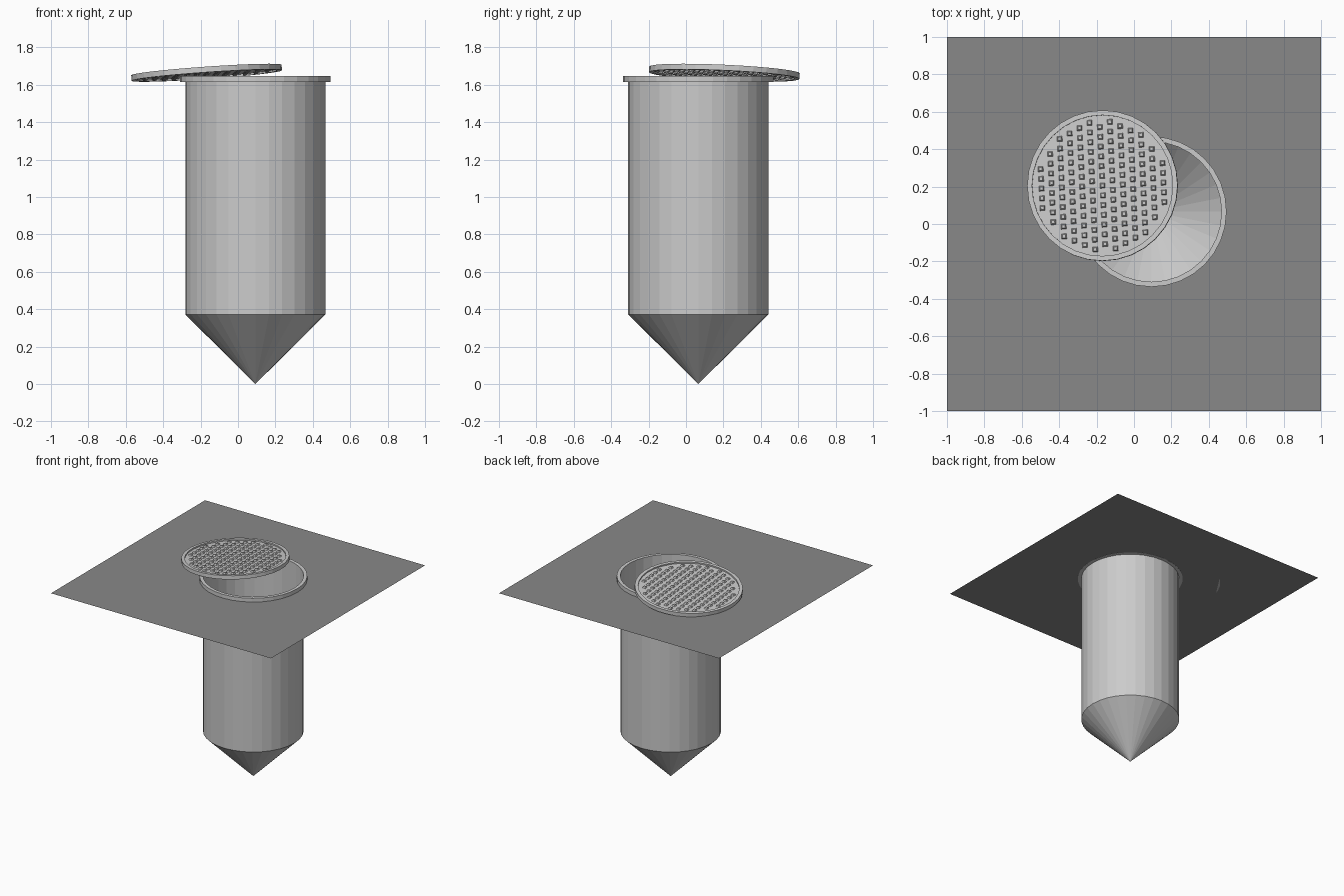
import bpy, bmesh, math
from mathutils import Vector, Matrix

if "Cube" in bpy.data.objects:
    bpy.data.objects.remove(bpy.data.objects["Cube"])

SEG = 32
SHAFT = Vector((0.093, 0.066, 0))


def material(name, v):
    m = bpy.data.materials.new(name)
    m.diffuse_color = (v, v, v, 1)
    m.use_nodes = True
    m.node_tree.nodes["Principled BSDF"].inputs["Base Color"].default_value = m.diffuse_color
    return m


METAL = material("metal_grey", 0.565)
ASPHALT = material("asphalt_grey", 0.25)


def finish(name, bm, mat, matrix=None):
    me = bpy.data.meshes.new(name)
    bm.to_mesh(me)
    bm.free()
    me.materials.append(mat)
    ob = bpy.data.objects.new(name, me)
    bpy.context.collection.objects.link(ob)
    if matrix is not None:
        ob.matrix_world = matrix
    return ob


def lathe(name, profile, matrix, closed=False):
    """Revolve (radius, z) points around z; radius 0 becomes a pole."""
    bm = bmesh.new()
    rings = []
    for r, z in profile:
        if r == 0:
            rings.append([bm.verts.new((0, 0, z))] * SEG)
        else:
            rings.append([bm.verts.new((r * math.cos(2 * math.pi * i / SEG),
                                        r * math.sin(2 * math.pi * i / SEG), z))
                          for i in range(SEG)])
    pairs = list(zip(rings, rings[1:]))
    if closed:
        pairs.append((rings[-1], rings[0]))
    for a, b in pairs:
        for i in range(SEG):
            j = (i + 1) % SEG
            bm.faces.new(list(dict.fromkeys((a[i], a[j], b[j], b[i]))))
    return finish(name, bm, METAL, matrix)


at_shaft = Matrix.Translation(SHAFT)

# Open shaft with a conical bottom
lathe("shaft", [(0, 0), (0.375, 0.372), (0.375, 1.62)], at_shaft)

# Collar around the opening
lathe("collar", [(0.375, 1.616), (0.402, 1.616), (0.402, 1.648), (0.375, 1.648)],
      at_shaft, closed=True)

# Ground sheet with a round hole at the collar
bm = bmesh.new()
inner, outer = [], []
for i in range(SEG):
    a = 2 * math.pi * i / SEG
    c, s = math.cos(a), math.sin(a)
    m = max(abs(c), abs(s))
    inner.append(bm.verts.new((SHAFT.x + 0.402 * c, SHAFT.y + 0.402 * s, 1.617)))
    outer.append(bm.verts.new((c / m, s / m, 1.617)))
for i in range(SEG):
    j = (i + 1) % SEG
    bm.faces.new((inner[i], outer[i], outer[j], inner[j]))
finish("ground_sheet", bm, ASPHALT)

# Tilted lid: leans on the collar, far edge on the ground
normal = Vector((-0.07, 0.045, 1)).normalized()
tilt = Vector((0, 0, 1)).rotation_difference(normal).to_matrix().to_4x4()
lid_matrix = Matrix.Translation((-0.168, 0.205, 1.664)) @ tilt

lathe("lid", [(0, -0.006), (0.377, -0.006), (0.377, -0.015), (0.403, -0.015),
              (0.403, 0.015), (0.377, 0.015), (0.377, 0.004), (0, 0.004)], lid_matrix)

# Staggered grip studs on both lid faces, tapered outward
bm = bmesh.new()
spin = Matrix.Rotation(math.radians(2.7), 4, 'Z')
DX, DY = 0.0545, 0.0522
for col in range(-6, 7):
    for row in range(-8, 9):
        p = Vector((col * DX, (row + 0.5 * (col % 2)) * DY, 0))
        if p.length > 0.352:
            continue
        place = spin @ Matrix.Translation(p) @ Matrix.Rotation(math.pi / 4, 4, 'Z')
        for z, r1, r2 in ((0.009, 0.020, 0.012), (-0.010, 0.012, 0.020)):
            bmesh.ops.create_cone(bm, cap_ends=True, segments=4, radius1=r1, radius2=r2,
                                  depth=0.011, matrix=place @ Matrix.Translation((0, 0, z)))
finish("lid_studs", bm, METAL, lid_matrix)
